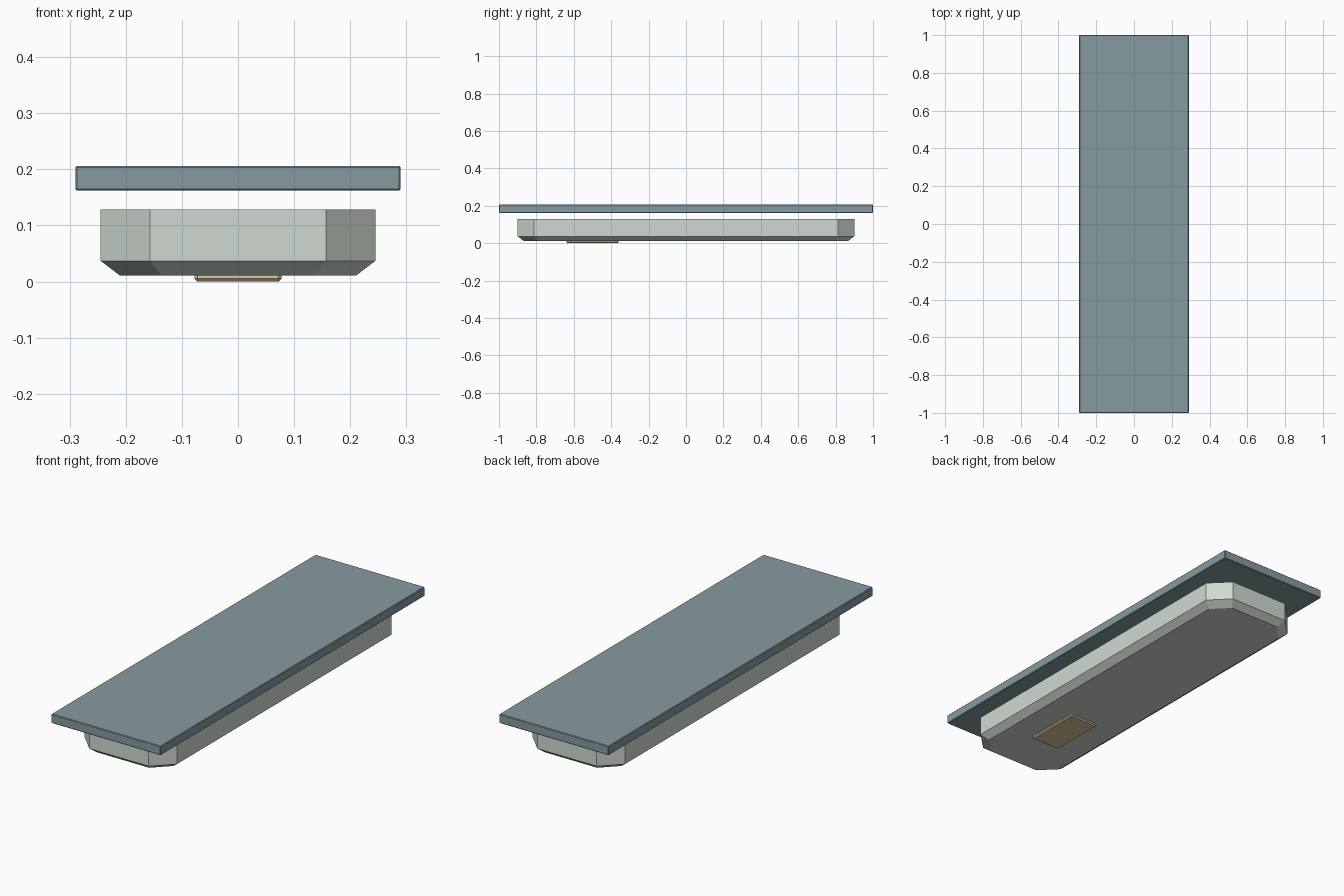
import bpy
import bmesh

cube = bpy.data.objects.get("Cube")
if cube:
    bpy.data.objects.remove(cube, do_unlink=True)


def material(name, color):
    mat = bpy.data.materials.new(name)
    mat.use_nodes = True
    mat.diffuse_color = (*color, 1)
    mat.node_tree.nodes["Principled BSDF"].inputs["Base Color"].default_value = (*color, 1)
    return mat


def outline(hx, hy, cut):
    """Rectangle with its four corners cut off, counter-clockwise."""
    return [(hx, cut - hy), (hx, hy - cut), (hx - cut, hy), (cut - hx, hy),
            (-hx, hy - cut), (-hx, cut - hy), (cut - hx, -hy), (hx - cut, -hy)]


def loft(name, sections, mat):
    """Solid through a stack of (half x, half y, corner cut, height) sections."""
    bm = bmesh.new()
    rings = [[bm.verts.new((x, y, z)) for x, y in outline(hx, hy, cut)]
             for hx, hy, cut, z in sections]
    bm.faces.new(rings[0][::-1])
    bm.faces.new(rings[-1])
    for low, high in zip(rings, rings[1:]):
        for i in range(len(low)):
            j = (i + 1) % len(low)
            bm.faces.new((low[i], low[j], high[j], high[i]))
    return finish(name, bm, mat)


def box(name, size, center, mat, bevel):
    """Box with narrow chamfered edges."""
    bm = bmesh.new()
    bmesh.ops.create_cube(bm, size=1)
    bmesh.ops.scale(bm, vec=size, verts=bm.verts)
    bmesh.ops.translate(bm, vec=center, verts=bm.verts)
    obj = finish(name, bm, mat)
    mod = obj.modifiers.new("edge_chamfer", 'BEVEL')
    mod.width = bevel
    mod.segments = 1
    return obj


def finish(name, bm, mat):
    mesh = bpy.data.meshes.new(name)
    bm.to_mesh(mesh)
    bm.free()
    mesh.materials.append(mat)
    obj = bpy.data.objects.new(name, mesh)
    bpy.context.collection.objects.link(obj)
    return obj


slate = material("slate_blue_grey", (0.238, 0.328, 0.356))
pale = material("pale_grey_green", (0.631, 0.694, 0.631))
sand = material("sand", (0.70, 0.58, 0.35))

# Floating top slab
box("top_slab", (0.58, 2.0, 0.044), (0, 0, 0.184), slate, 0.003)

# Hull with cut corners and a sloped lower edge
loft("hull", [(0.211, 0.866, 0.075, 0.011),
              (0.245, 0.9, 0.088, 0.037),
              (0.245, 0.9, 0.088, 0.128)], pale)

# Small pad under the front end of the hull
box("bottom_pad", (0.155, 0.28, 0.024), (0, -0.5, 0.012), sand, 0.005)
